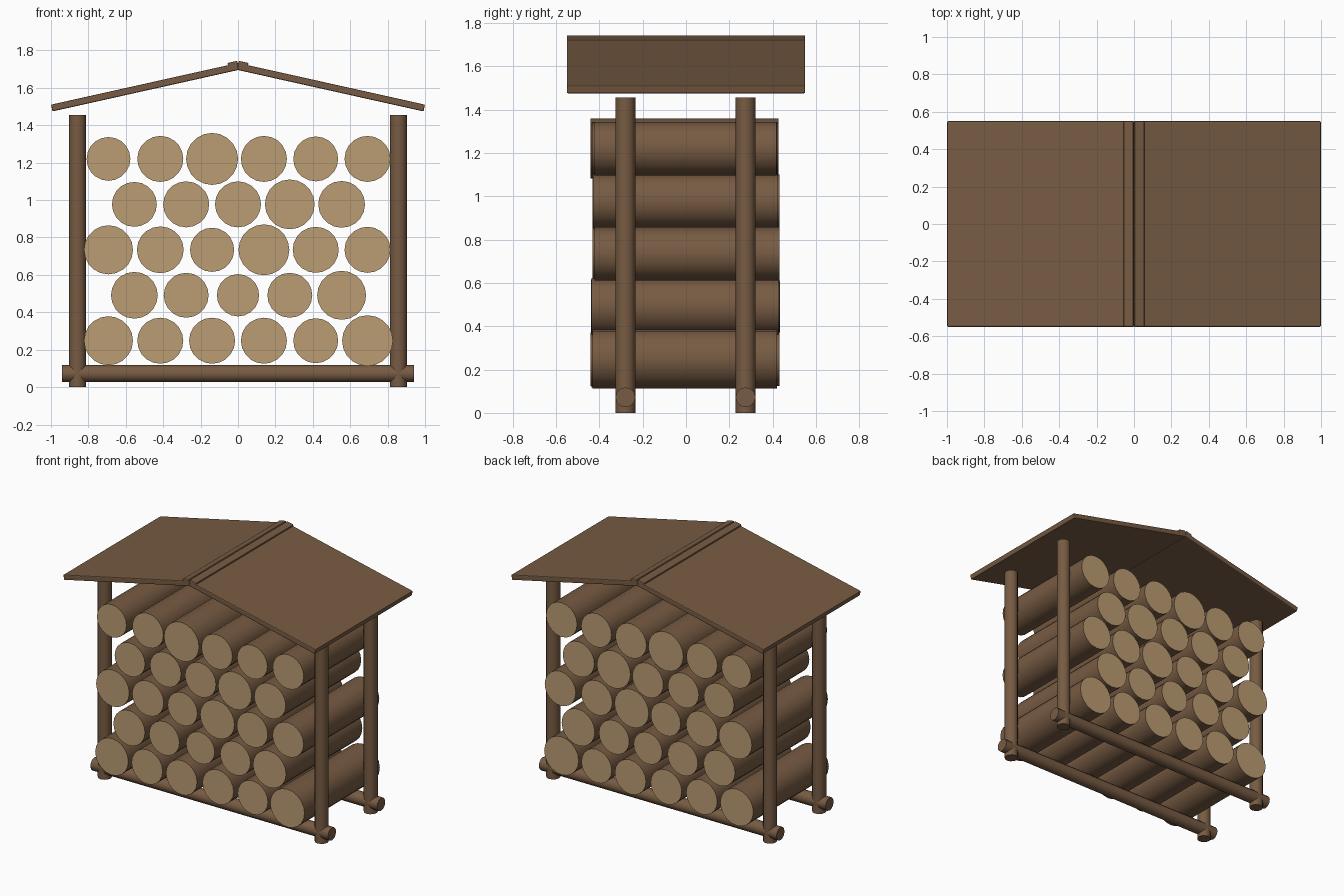
import bpy
import math
import random
from mathutils import Vector

random.seed(4)
if "Cube" in bpy.data.objects:
    bpy.data.objects.remove(bpy.data.objects["Cube"], do_unlink=True)


def make_material(name, color):
    mat = bpy.data.materials.new(name)
    mat.use_nodes = True
    mat.diffuse_color = color
    mat.node_tree.nodes["Principled BSDF"].inputs["Base Color"].default_value = color
    return mat


bark = make_material("brown_bark", (0.185, 0.105, 0.056, 1))
cut_wood = make_material("pale_cut_wood", (0.50, 0.335, 0.17, 1))


def pole(name, start, end, radius, sides=12):
    """Round pole between two points, smooth along its length."""
    start, end = Vector(start), Vector(end)
    axis = end - start
    bpy.ops.mesh.primitive_cylinder_add(vertices=sides, radius=radius, depth=axis.length,
                                        location=(start + end) / 2)
    obj = bpy.context.object
    obj.name = name
    obj.rotation_euler = axis.to_track_quat("Z", "Y").to_euler()
    obj.data.materials.append(bark)
    bpy.ops.object.shade_smooth_by_angle(angle=math.radians(40))
    return obj


def board(name, size, location, tilt=0):
    """Flat board with softly chamfered edges."""
    bpy.ops.mesh.primitive_cube_add(size=1, location=location, rotation=(0, tilt, 0))
    obj = bpy.context.object
    obj.name = name
    obj.scale = size
    bpy.ops.object.transform_apply(location=False, rotation=False, scale=True)
    obj.data.materials.append(bark)
    bevel = obj.modifiers.new("edge_bevel", "BEVEL")
    bevel.width = 0.006
    bevel.segments = 2
    return obj


# Frame: four posts and two base rails
for depth_name, y in (("front", -0.28), ("back", 0.275)):
    for side_name, x in (("right", -0.858), ("left", 0.858)):
        pole(f"{depth_name}_{side_name}_post", (x, y, 0), (x, y, 1.455), 0.046)
    pole(f"{depth_name}_base_rail", (-0.94, y, 0.072), (0.94, y, 0.072), 0.046)

# Firewood: staggered rows, radii listed from the bottom row up
rows = [
    (0.131, 0.123, 0.123, 0.123, 0.120, 0.136),
    (0.125, 0.120, 0.113, 0.120, 0.131),
    (0.131, 0.125, 0.118, 0.136, 0.123, 0.123),
    (0.120, 0.123, 0.123, 0.133, 0.125),
    (0.117, 0.123, 0.139, 0.123, 0.120, 0.123),
]
for r, radii in enumerate(rows):
    z = 0.248 + r * 0.243
    for i, radius in enumerate(radii):
        x = (i - (len(radii) - 1) / 2) * 0.277
        front = -0.432 + random.uniform(-0.01, 0.01)
        back = 0.425 + random.uniform(-0.012, 0.01)
        log = pole(f"log_row_{r + 1}_{i + 1}", (x, front, z), (x, back, z), radius, 20)
        # Sawn ends are pale
        log.data.materials.append(cut_wood)
        for face in log.data.polygons:
            face.material_index = int(abs(face.normal.z) > 0.9)

# Roof: two sloping panels and a ridge cap
ridge_z, eave_z, eave_x = 1.714, 1.492, 0.996
slope = math.atan2(ridge_z - eave_z, eave_x)
length = math.hypot(ridge_z - eave_z, eave_x)
for side_name, s in (("right", -1), ("left", 1)):
    board(f"{side_name}_roof_panel", (length, 1.1, 0.037),
          (s * eave_x / 2, 0, (ridge_z + eave_z) / 2), s * slope)
    # Ridge cap halves follow each slope
    board(f"{side_name}_ridge_cap", (0.054, 1.1, 0.03), (s * 0.027, 0, 1.724), s * slope)
